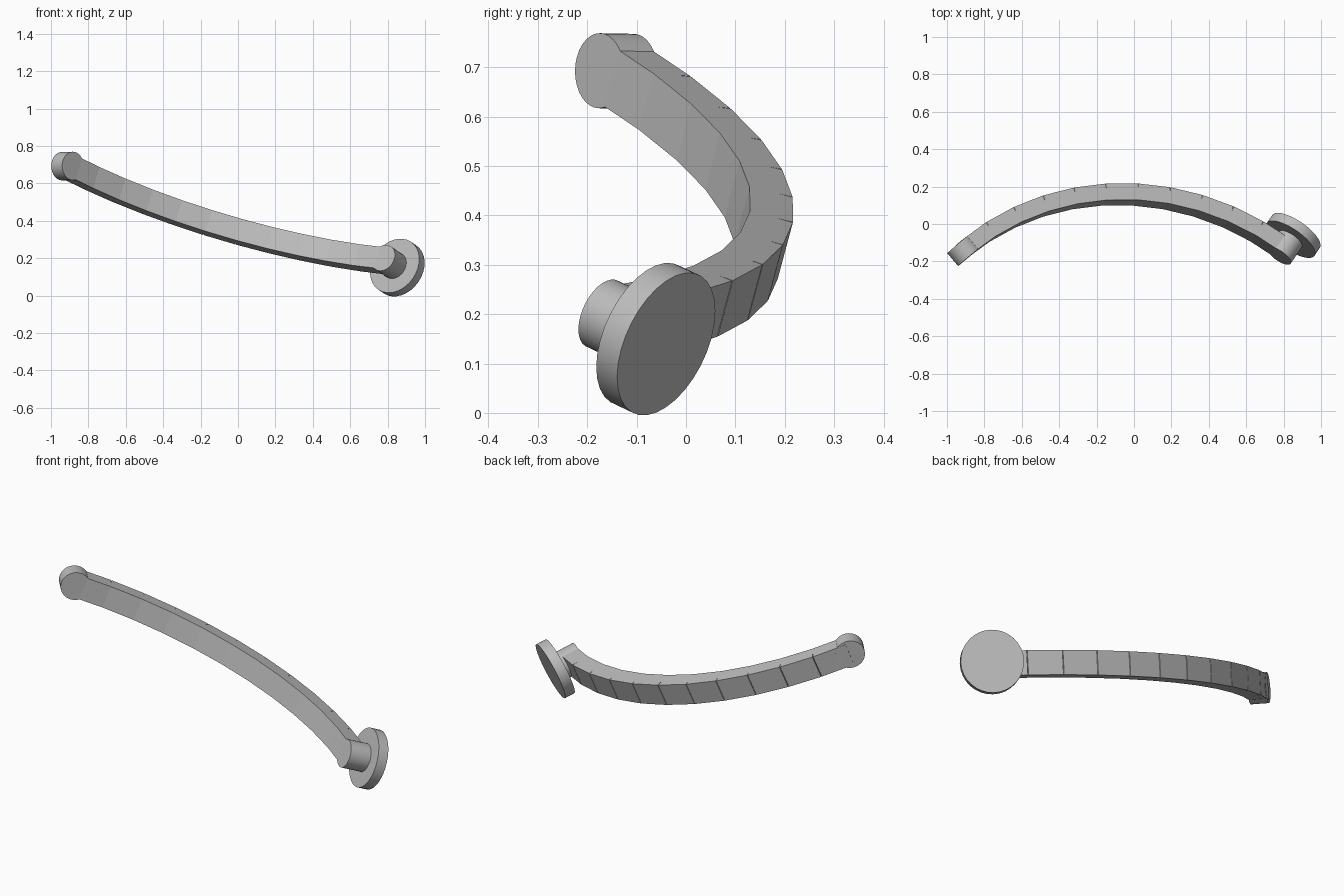
import bpy
import bmesh
import math
from mathutils import Matrix, Vector

cube = bpy.data.objects.get("Cube")
if cube:
    bpy.data.objects.remove(cube)

grey = bpy.data.materials.new("light_grey")
grey.use_nodes = True
colour = (0.5, 0.5, 0.5, 1)
grey.diffuse_color = colour
grey.node_tree.nodes["Principled BSDF"].inputs["Base Color"].default_value = colour

# Dimensions of the curved bar
INNER = 1.411
THICK = 0.09
WIDTH = 0.122
SEGMENTS = 11
STEP = 0.12
HALF = STEP * SEGMENTS / 2

# Tilted plane of the arc: x along the chord, y outward, z across the bar
along = Vector((0.958, 0.003, -0.284)).normalized()
normal = Vector((0.278, 0.25, 0.928))
normal = (normal - along * normal.dot(along)).normalized()
outward = normal.cross(along)
centre = Vector((-0.053, -0.173, 0.447)) - outward * INNER * math.cos(HALF)
frame = Matrix((along, outward, normal)).transposed().to_4x4()
frame.translation = centre


def on_arc(angle, offset):
    """Matrix at an angle on the arc, offset outward from the inner face."""
    return (frame @ Matrix.Rotation(-angle, 4, "Z")
            @ Matrix.Translation((0, INNER + offset, 0)))


def finish(name, bm, smooth=False):
    mesh = bpy.data.meshes.new(name)
    bm.to_mesh(mesh)
    bm.free()
    mesh.materials.append(grey)
    obj = bpy.data.objects.new(name, mesh)
    bpy.context.collection.objects.link(obj)
    if smooth:
        bpy.ops.object.select_all(action="DESELECT")
        obj.select_set(True)
        bpy.context.view_layer.objects.active = obj
        bpy.ops.object.shade_smooth_by_angle(angle=math.radians(35))


def radial_cylinder(name, angle, start, end, radius):
    """Cylinder whose axis points outward from the arc centre."""
    bm = bmesh.new()
    bmesh.ops.create_cone(
        bm, cap_ends=True, segments=32, radius1=radius, radius2=radius,
        depth=end - start,
        matrix=on_arc(angle, (start + end) / 2) @ Matrix.Rotation(math.pi / 2, 4, "X"))
    finish(name, bm, True)


# Straight blocks leave narrow wedge gaps on the outer side of each joint
bm = bmesh.new()
length = 2 * (INNER + THICK - 0.03) * math.tan(STEP / 2)
for i in range(SEGMENTS):
    angle = (i + 0.5) * STEP - HALF
    size = Matrix.Diagonal((length, THICK, WIDTH, 1))
    bmesh.ops.create_cube(bm, size=1, matrix=on_arc(angle, THICK / 2) @ size)
finish("curved_bar", bm)

# Rounded ends, and the wide foot disc on the left one
radial_cylinder("upper_end_cap", -HALF, 0, THICK, 0.076)
radial_cylinder("lower_end_stub", HALF, 0, 0.125, 0.074)
radial_cylinder("foot_disc", HALF, 0.115, 0.17, 0.155)
